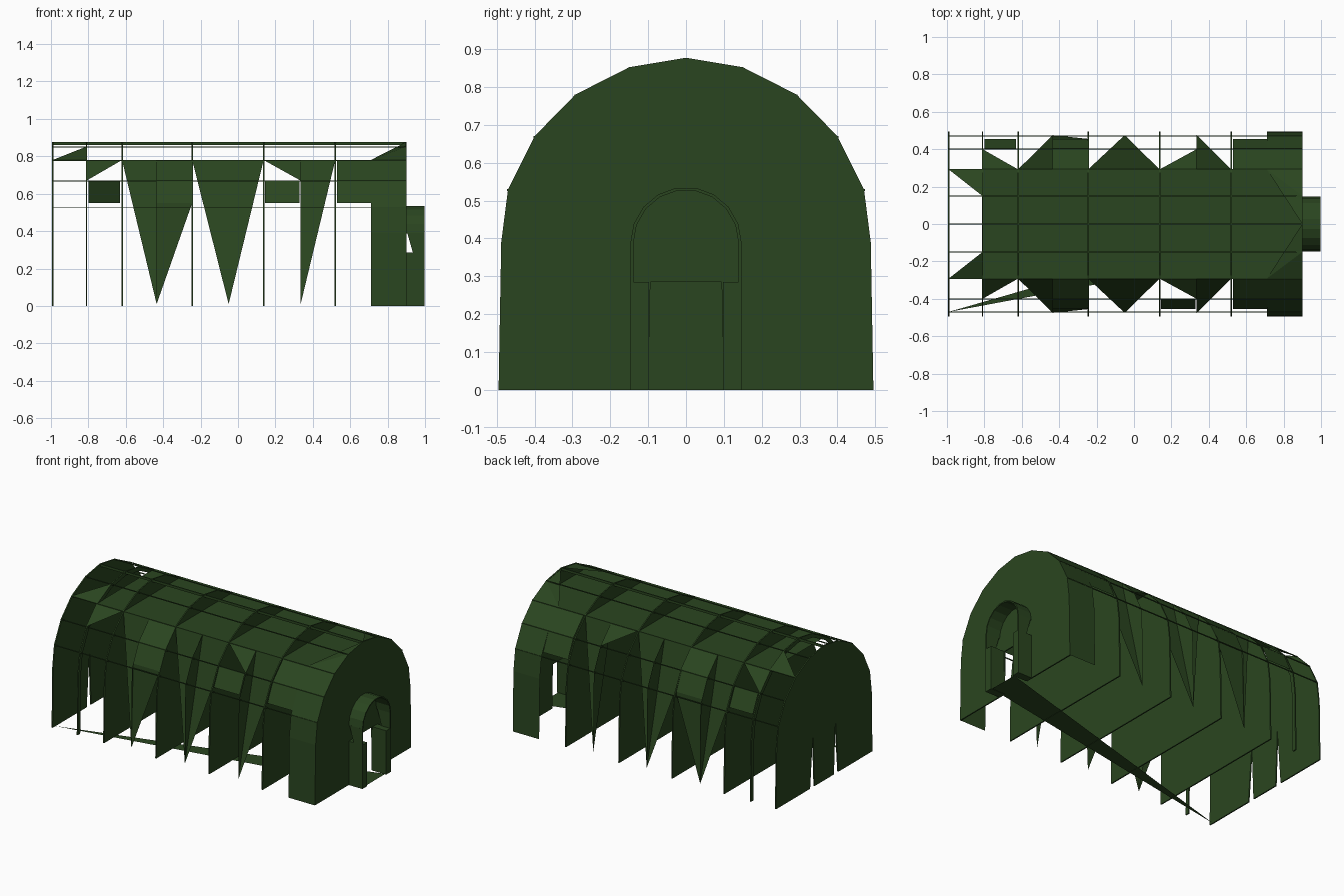
import bpy, bmesh, math

cube = bpy.data.objects.get("Cube")
if cube:
    bpy.data.objects.remove(cube, do_unlink=True)

green = bpy.data.materials.new("dark canvas green")
green.use_nodes = True
colour = (0.023, 0.06, 0.014, 1)
green.diffuse_color = colour
bsdf = next(n for n in green.node_tree.nodes if n.type == 'BSDF_PRINCIPLED')
bsdf.inputs["Base Color"].default_value = colour
bsdf.inputs["Roughness"].default_value = 0.9


def build(name, polygons, thickness=0):
    """Make one object from a list of polygons, optionally thickened."""
    bm = bmesh.new()
    for poly in polygons:
        bm.faces.new([bm.verts.new(p) for p in poly])
    bmesh.ops.remove_doubles(bm, verts=bm.verts, dist=0.0005)
    mesh = bpy.data.meshes.new(name)
    bm.to_mesh(mesh)
    bm.free()
    mesh.materials.append(green)
    obj = bpy.data.objects.new(name, mesh)
    bpy.context.collection.objects.link(obj)
    if thickness:
        mod = obj.modifiers.new("thickness", 'SOLIDIFY')
        mod.thickness = thickness
        mod.offset = 0
    return obj


# Half of the arch, from the ground to the ridge
HALF = [(0.495, 0), (0.488, 0.39), (0.47, 0.53), (0.4, 0.67),
        (0.292, 0.78), (0.15, 0.852), (0, 0.877)]
FOOT, SPRING, HIP, KNEE, EAVE, CROWN, RIDGE = HALF
ARCH = HALF + [(-y, z) for y, z in HALF[-2::-1]]
REAR = -0.991


def at(x, p, side=1):
    return (x, p[0] * side, p[1])


def wall(name, x, base=()):
    """Arch-shaped wall, with a cut-out along its base."""
    build(name, [[at(x, p) for p in ARCH + list(base)]], 0.008)


def mirrored(points):
    return points + [(-y, z) for y, z in points[::-1]]


# End walls and cross walls
wall("door_end_wall", 0.896, mirrored([(-0.1, 0), (-0.094, 0.285)]))
wall("rear_end_wall", REAR, mirrored([(-0.145, 0), (-0.115, 0.36), (-0.1, 0)]))
for i, x in enumerate([-0.62, -0.245, 0.137, 0.52]):
    wall(f"cross_wall_{i + 1}", x)

# Slim open rib near the rear end
inner = [(y * 0.95, z * 0.97) for y, z in ARCH]
build("open_rib", [[at(-0.81, p) for p in (ARCH[i], ARCH[i + 1], inner[i + 1], inner[i])]
                   for i in range(len(ARCH) - 1)], 0.008)

# Flat roof deck with raised corners at both ends
deck = [[at(-0.81, EAVE, -1), at(0.9, EAVE, -1), at(0.9, EAVE), at(-0.81, EAVE)]]
for s in (-1, 1):
    for a, b in ((EAVE, CROWN), (CROWN, RIDGE)):
        deck.append([at(0.71, EAVE, s), at(0.9, a, s), at(0.9, b, s)])
    deck.append([at(REAR, EAVE, s), at(-0.81, EAVE, s), at(-0.81, CROWN, s)])
build("roof_deck", deck)


def bands(x0, x1, profile, s):
    return [[at(x0, a, s), at(x1, a, s), at(x1, b, s), at(x0, b, s)]
            for a, b in zip(profile, profile[1:])]


# Side covers: flat hanging points, each with an upright fin behind its tip
TIP = (0.475, 0.01)
DROP = [EAVE, KNEE, HIP, SPRING, FOOT]
FLAP = [KNEE, (0.455, 0.55)]
for s, label in ((-1, "front"), (1, "back")):
    covers = [[at(a, EAVE, s), at(b, EAVE, s), at(tip, TIP, s)]
              for a, b, tip in ((-0.62, -0.435, -0.435), (-0.245, 0.137, -0.05),
                                (0.335, 0.52, 0.335))]
    covers += bands(-0.435, -0.245, [EAVE] + FLAP, s)
    covers.append([at(-0.435, FLAP[1], s), at(-0.245, FLAP[1], s), at(-0.435, TIP, s)])
    for a, b in ((0.137, 0.335), (-0.62, -0.81)):
        covers.append([at(a, EAVE, s), at(b, EAVE, s), at(b, KNEE, s)])
    build(label + "_hanging_covers", covers)
    build(label + "_fins", [[at(x, p, s) for p in (EAVE, KNEE, (0.465, 0.53), (0.474, 0.39), TIP)]
                            for x in (-0.435, -0.05, 0.335)])
    panels = bands(0.53, 0.71, [EAVE] + FLAP, s) + bands(0.71, 0.9, DROP, s)
    build(label + "_side_panels", panels)
build("front_flap", bands(0.145, 0.33, FLAP, -1))
build("back_flap", bands(-0.8, -0.63, FLAP, 1))


def box(name, lo, hi):
    """Upright box from its floor rectangle, thickened upwards."""
    obj = build(name, [[(lo[0], lo[1], hi[2]), (hi[0], lo[1], hi[2]),
                        (hi[0], hi[1], hi[2]), (lo[0], hi[1], hi[2])]])
    mod = obj.modifiers.new("height", 'SOLIDIFY')
    mod.thickness = hi[2] - lo[2]
    mod.offset = -1


# Thin beams along the length
for i, (y, z) in enumerate(ARCH[2:-2]):
    h = 0.016 if y == 0 else 0.005
    box(f"long_beam_{i + 1}", (REAR, y - 0.003, z - h), (0.9, y + 0.003, z))

# Porch: two legs, upper side plates and a hollow vault
for s, label in ((-1, "front"), (1, "back")):
    y0, y1 = sorted((0.098 * s, 0.147 * s))
    box(f"porch_{label}_leg", (0.9, y0, 0), (0.998, y1, 0.285))
    build(f"porch_{label}_side", [[(0.935, 0.143 * s, 0.285), (0.998, 0.143 * s, 0.285),
                                   (0.998, 0.143 * s, 0.39), (0.905, 0.143 * s, 0.39)]], 0.008)
curve = [(0.143 * math.cos(math.radians(a)), 0.387 + 0.145 * math.sin(math.radians(a)))
         for a in range(0, 181, 20)]
build("porch_vault", [[at(0.9, a), at(0.998, a), at(0.998, b), at(0.9, b)]
                      for a, b in zip(curve, curve[1:])], 0.008)

# Ground sheet running in from the threshold
build("ground_sheet", [[(REAR, -0.47, 0.002), (0.99, -0.1, 0.002), (0.99, 0.1, 0.002)]])
